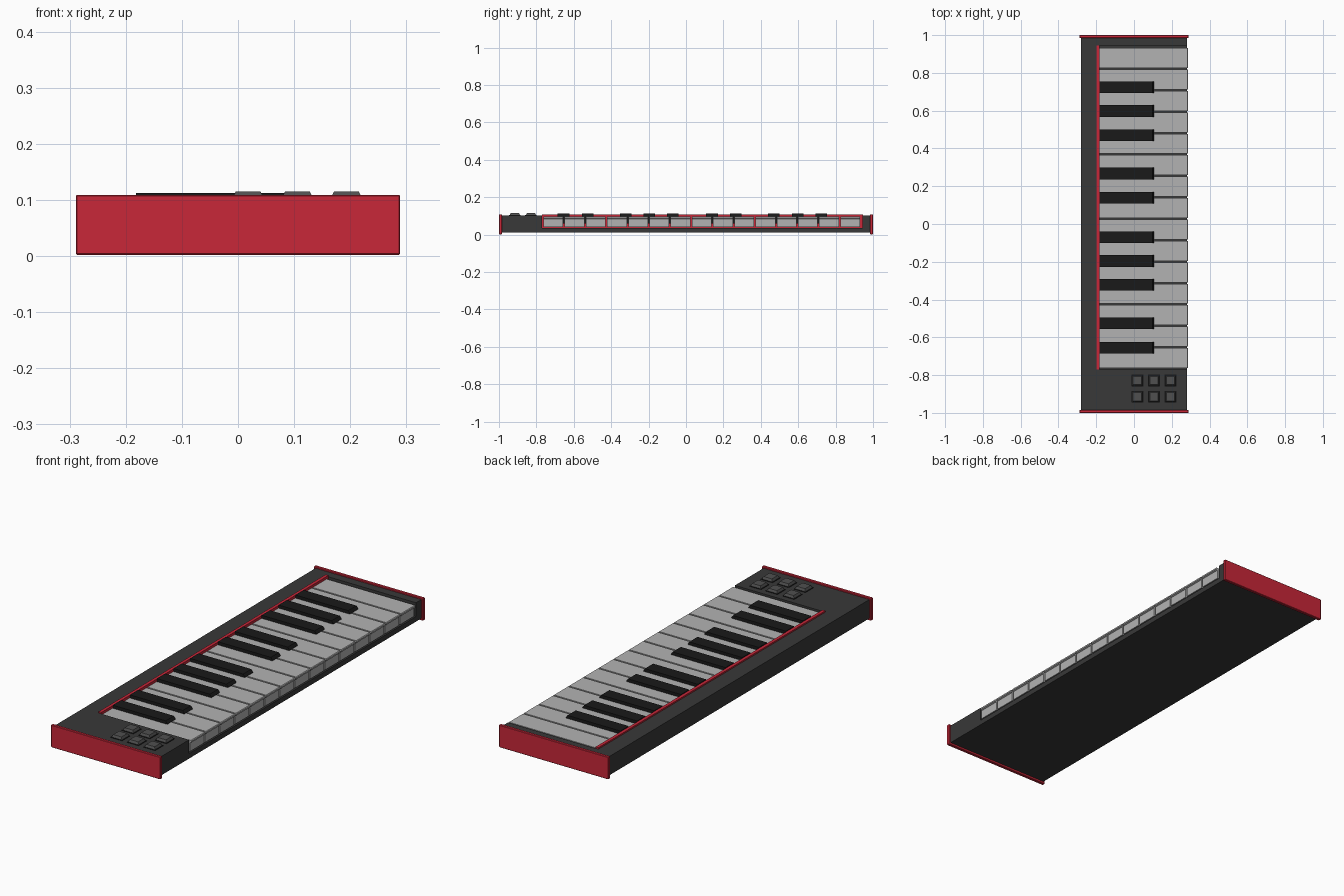
import bpy, bmesh

if "Cube" in bpy.data.objects:
    bpy.data.objects.remove(bpy.data.objects["Cube"])


def material(name, rgb):
    m = bpy.data.materials.new(name)
    m.diffuse_color = (*rgb, 1)
    m.use_nodes = True
    m.node_tree.nodes["Principled BSDF"].inputs["Base Color"].default_value = m.diffuse_color
    return m


RED = material("red", (0.58, 0.02, 0.04))
DARK = material("charcoal", (0.04, 0.04, 0.04))
BLACK = material("black", (0.01, 0.01, 0.01))
LIGHT = material("light_grey", (0.45, 0.45, 0.45))
PAD = material("pad_grey", (0.08, 0.08, 0.08))


def make(name, bm, mat, bevel=0):
    bmesh.ops.recalc_face_normals(bm, faces=bm.faces)
    me = bpy.data.meshes.new(name)
    bm.to_mesh(me)
    bm.free()
    me.materials.append(mat)
    ob = bpy.data.objects.new(name, me)
    bpy.context.collection.objects.link(ob)
    if bevel:
        mod = ob.modifiers.new("bevel", 'BEVEL')
        mod.width = bevel
        mod.segments = 1
    return ob


def prism(name, profile, axis, a, b, mat, bevel=0):
    """Extrude a 2D profile: (x, z) along y, or (x, y) along z."""
    bm = bmesh.new()
    pts = [(u, a, v) if axis == 'y' else (u, v, a) for u, v in profile]
    face = bm.faces.new([bm.verts.new(p) for p in pts])
    ext = bmesh.ops.extrude_face_region(bm, geom=[face])
    for v in ext["geom"]:
        if isinstance(v, bmesh.types.BMVert):
            setattr(v.co, axis, b)
    return make(name, bm, mat, bevel)


def box(name, x0, x1, y0, y1, z0, z1, mat, bevel=0):
    return prism(name, [(x0, y0), (x1, y0), (x1, y1), (x0, y1)], 'z', z0, z1, mat, bevel)


KEY_START, KEY_END, COUNT = -0.766, 0.935, 15
PITCH = (KEY_END - KEY_START) / COUNT

# Case: base tray plus raised C-shaped surround
box("case_base", -0.28, 0.28, -0.986, 0.986, 0.012, 0.036, DARK)
prism("case_surround", [(-0.28, -0.986), (0.28, -0.986), (0.28, -0.77), (-0.19, -0.77),
                        (-0.19, 0.945), (0.28, 0.945), (0.28, 0.986), (-0.28, 0.986)],
      'z', 0.036, 0.102, DARK)

# Red end cheeks
for side, name in ((-1, "left_cheek"), (1, "right_cheek")):
    y0, y1 = sorted((side * 0.985, side * 1.0))
    box(name, -0.289, 0.289, y0, y1, 0.002, 0.109, RED, 0.002)

# Red felt strip behind the keys
box("felt_strip", -0.198, -0.183, -0.77, 0.945, 0.036, 0.109, RED)

# White keys with an overhanging front lip
key_profile = [(-0.183, 0.042), (0.279, 0.042), (0.279, 0.084), (0.287, 0.087),
               (0.287, 0.094), (0.284, 0.097), (-0.183, 0.097)]
for i in range(COUNT):
    y = KEY_START + i * PITCH
    prism(f"white_key_{i + 1}", key_profile, 'y', y + 0.004, y + PITCH - 0.004, LIGHT)

# Black keys with a sloped front
black_profile = [(-0.182, 0.06), (0.106, 0.06), (0.106, 0.1), (0.098, 0.112), (-0.182, 0.112)]
black_centres = (-0.655, -0.526, -0.322, -0.196, -0.07, 0.139, 0.267, 0.47, 0.598, 0.724)
for i, y in enumerate(black_centres):
    prism(f"black_key_{i + 1}", black_profile, 'y', y - 0.031, y + 0.031, BLACK)

# Control buttons: tapered pads on dark bases
for i, x in enumerate((0.018, 0.106, 0.193)):
    for j, y in enumerate((-0.915, -0.829)):
        n = i * 2 + j + 1
        box(f"button_base_{n}", x - 0.031, x + 0.031, y - 0.031, y + 0.031, 0.1, 0.104, BLACK)
        bm = bmesh.new()
        bmesh.ops.create_cube(bm, size=1)
        for v in bm.verts:
            top = v.co.z > 0
            r = 0.022 if top else 0.028
            v.co = (x + r * (1 if v.co.x > 0 else -1), y + r * (1 if v.co.y > 0 else -1),
                    0.115 if top else 0.103)
        make(f"button_{n}", bm, PAD)
